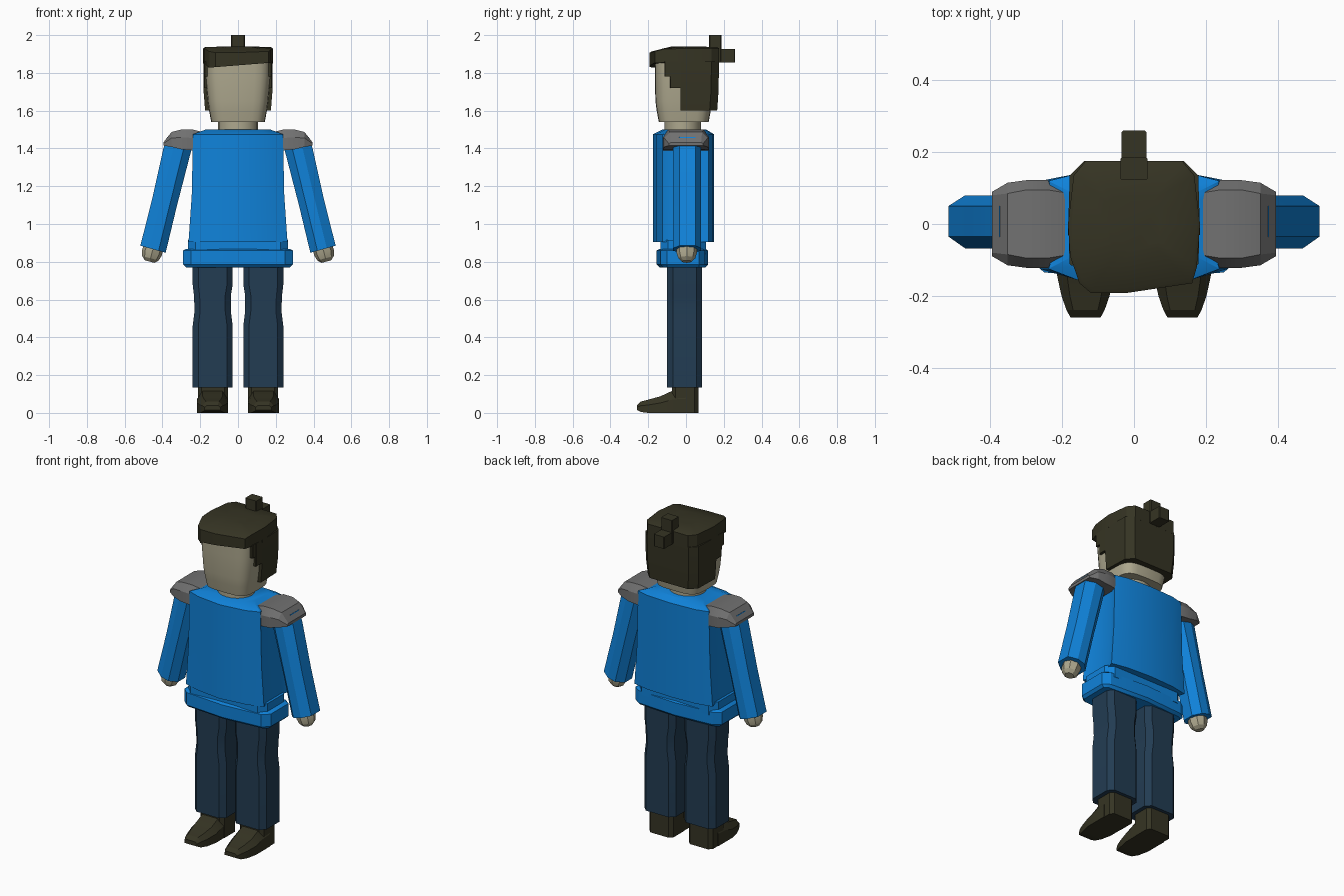
import bpy, bmesh, math
from mathutils import Vector

if "Cube" in bpy.data.objects:
    bpy.data.objects.remove(bpy.data.objects["Cube"])


def material(name, rgb):
    m = bpy.data.materials.new(name)
    m.diffuse_color = (*rgb, 1)
    m.use_nodes = True
    m.node_tree.nodes["Principled BSDF"].inputs["Base Color"].default_value = m.diffuse_color
    return m


BLUE = material("tunic blue", (0.005, 0.225, 0.70))
NAVY = material("trouser navy", (0.016, 0.045, 0.085))
DARK = material("dark olive brown", (0.036, 0.034, 0.017))
SKIN = material("pale skin", (0.42, 0.39, 0.27))
GREY = material("pad grey", (0.165, 0.165, 0.165))


def loft(name, rings, mat, smooth=30):
    """Skin a list of equal-length rings of 3D points and cap both ends."""
    bm = bmesh.new()
    vs = [[bm.verts.new(p) for p in r] for r in rings]
    n = len(vs[0])
    for a, b in zip(vs, vs[1:]):
        for i in range(n):
            j = (i + 1) % n
            bm.faces.new((a[i], a[j], b[j], b[i]))
    bm.faces.new(vs[0])
    bm.faces.new(vs[-1])
    bmesh.ops.recalc_face_normals(bm, faces=bm.faces)
    me = bpy.data.meshes.new(name)
    bm.to_mesh(me)
    bm.free()
    ob = bpy.data.objects.new(name, me)
    bpy.context.collection.objects.link(ob)
    me.materials.append(mat)
    bpy.ops.object.select_all(action='DESELECT')
    ob.select_set(True)
    bpy.context.view_layer.objects.active = ob
    bpy.ops.object.shade_smooth_by_angle(angle=math.radians(smooth))
    return ob


def oct_ring(x0, x1, y0, y1, z, c):
    """Rectangle with chamfered corners at height z."""
    return [(x0 + c, y0, z), (x1 - c, y0, z), (x1, y0 + c, z), (x1, y1 - c, z),
            (x1 - c, y1, z), (x0 + c, y1, z), (x0, y1 - c, z), (x0, y0 + c, z)]


def round_ring(cy, hx, hy, z, n=20, e=2.0):
    """Superellipse ring around x = 0."""
    r = []
    for i in range(n):
        t = 2 * math.pi * i / n
        c, s = math.cos(t), math.sin(t)
        r.append((hx * math.copysign(abs(c) ** (2 / e), c),
                  cy + hy * math.copysign(abs(s) ** (2 / e), s), z))
    return r


def flip(rings, s):
    return [[(s * x, y, z) for x, y, z in r] for r in rings]


def box(name, x0, x1, y0, y1, z0, z1, mat):
    return loft(name, [oct_ring(x0, x1, y0, y1, z, 0.004) for z in (z0, z1)], mat)


# Tunic: bowed front and back, sides slightly recessed
def torso_ring(w, z, k=1.0):
    front = [(-w, -.125), (-.16, -.155), (0, -.175), (.16, -.155), (w, -.125)]
    back = [(w, .12), (.16, .14), (0, .148), (-.16, .14), (-w, .12)]
    side = w - 0.012
    pts = front + [(side, -.085), (side, .08)] + back + [(-side, .08), (-side, -.085)]
    return [(x * k, y * k, z) for x, y in pts]


loft("tunic", [torso_ring(.262, .905), torso_ring(.245, 1.15), torso_ring(.238, 1.475),
               torso_ring(.238, 1.50, .72)], BLUE)
loft("tunic_waist", [oct_ring(-.265, .265, -.135, .105, z, .04) for z in (.84, .915)], BLUE)


# Hem band around the hips
def hem(z, k=0):
    return [(x, y, z) for x, y in (
        (-.29 + k, -.10), (-.25, -.135 + k), (0, -.155 + k), (.25, -.135 + k), (.29 - k, -.10),
        (.29 - k, .07), (.25, .10 - k), (0, .117 - k), (-.25, .10 - k), (-.29 + k, .07))]


loft("hem_band", [hem(.77, .015), hem(.785), hem(.86), hem(.868, .015)], BLUE)

# Neck and head
loft("neck", [round_ring(-.017, .105, .097, z) for z in (1.46, 1.57)], SKIN)
loft("head", [round_ring(cy, hx, hy, z, 24, 4) for cy, hx, hy, z in (
    (-.012, .142, .132, 1.54), (-.012, .153, .143, 1.60), (-.012, .160, .150, 1.65),
    (-.010, .172, .155, 1.78), (-.010, .174, .155, 1.90))], SKIN, 40)

# Hair cap with a slanted, asymmetric fringe
outline = [(-.178, -.09), (-.152, -.165), (-.12, -.192), (-.02, -.192), (.162, -.165),
           (.175, -.12), (.184, 0), (.168, .135), (.135, .175), (-.135, .175),
           (-.168, .135), (-.184, 0)]


def cap_low(x, y):
    return 1.84 + .08 * x if y < -.11 else 1.85


def cap_top(y):
    return 1.936 - .25 * max(0, -y - .1)


loft("hair_cap", [
    [(x, y, cap_low(x, y)) for x, y in outline],
    [(x, y, cap_top(y) - .006) for x, y in outline],
    [(x * .95, y * .95, cap_top(y)) for x, y in outline],
    [(x * .4, y * .4, 1.94) for x, y in outline]], DARK)


# Back hair and stepped side locks
def back_ring(z, w, b):
    return [(-w, -.03, z), (w, -.03, z), (w - .005, b - .04, z), (w - .045, b, z),
            (-w + .045, b, z), (-w + .005, b - .04, z)]


loft("back_hair", [back_ring(1.60, .174, .165), back_ring(1.70, .182, .172),
                   back_ring(1.86, .184, .175)], DARK)
for s, side in ((-1, "left"), (1, "right")):
    for k, (y0, z0) in enumerate(((-.085, 1.72), (-.115, 1.78))):
        a, b = sorted((s * .15, s * (.181 - .002 * k)))
        box(f"{side}_side_lock_{k + 1}", a, b, y0, -.02, z0, 1.86, DARK)

# Top knot
box("knot_post", -.037, .037, .122, .187, 1.86, 2.0, DARK)
box("knot_tail", -.035, .035, .13, .26, 1.855, 1.927, DARK)

for s, side in ((-1, "left"), (1, "right")):
    # Sleeve: tilted cross-sections following the arm line
    rings = []
    for (ix, iz), (ox, oz) in (((.235, 1.44), (.375, 1.46)), ((.25, 1.38), (.395, 1.40)),
                               ((.325, 1.09), (.455, 1.13)), ((.383, .848), (.517, .885))):
        ring = []
        for t, y in ((0, -.03), (.28, -.068), (.65, -.068), (1, -.035),
                     (1, .05), (.65, .08), (.28, .08), (0, .04)):
            ring.append((ix + (ox - ix) * t, y, iz + (oz - iz) * t))
        rings.append(ring)
    loft(f"{side}_sleeve", flip(rings, s), BLUE, 20)

    # Hand: short tapering stub
    rings = []
    axis = Vector((.26, 0, -.97))
    across = Vector((.97, 0, .26))
    for d, r in ((-.02, .052), (.025, .054), (.055, .045), (.073, .026)):
        c = Vector((.449, .004, .872)) + axis * d
        rings.append([c + across * r * math.cos(i * math.pi / 4)
                      + Vector((0, r * math.sin(i * math.pi / 4), 0)) for i in range(8)])
    loft(f"{side}_hand", flip(rings, s), SKIN, 25)

    # Shoulder pad: faceted sections along x
    rings = []
    for x, ht, hw, top, bot in ((.18, .085, .105, 1.485, 1.40), (.24, .095, .122, 1.50, 1.39),
                                (.30, .095, .122, 1.50, 1.395), (.352, .085, .115, 1.487, 1.408),
                                (.395, .08, .09, 1.432, 1.415)):
        mid = top - (top - bot) * .4
        rings.append([(x, y, z) for y, z in (
            (-ht, top), (ht, top), (hw, mid), (hw, bot), (-hw, bot), (-hw, mid))])
    loft(f"{side}_shoulder_pad", flip(rings, s), GREY, 20)

    # Trouser leg with a slight knee
    rings = [oct_ring(a, b, -.10, .085, z, .03) for a, b, z in (
        (.028, .24, .135), (.028, .24, .46), (.038, .23, .54),
        (.038, .233, .62), (.028, .24, .68), (.028, .24, .80))]
    loft(f"{side}_trouser_leg", flip(rings, s), NAVY, 20)

    # Shoe: upright ankle and tapering toe
    rings = [oct_ring(.052, .213, -.075, .065, z, .02) for z in (0, .15)]
    loft(f"{side}_shoe_ankle", flip(rings, s), DARK, 20)
    rings = []
    for y, w, low, top in ((.0, .081, 0, .125), (-.07, .081, 0, .118), (-.135, .081, 0, .088),
                           (-.20, .067, 0, .07), (-.24, .053, .005, .06), (-.26, .042, .015, .04)):
        t = w * .65
        m = low + (top - low) * .6
        rings.append([(.135 + dx, y, z) for dx, z in (
            (-w, low), (w, low), (w, m), (t, top), (-t, top), (-w, m))])
    loft(f"{side}_shoe_toe", flip(rings, s), DARK, 20)
